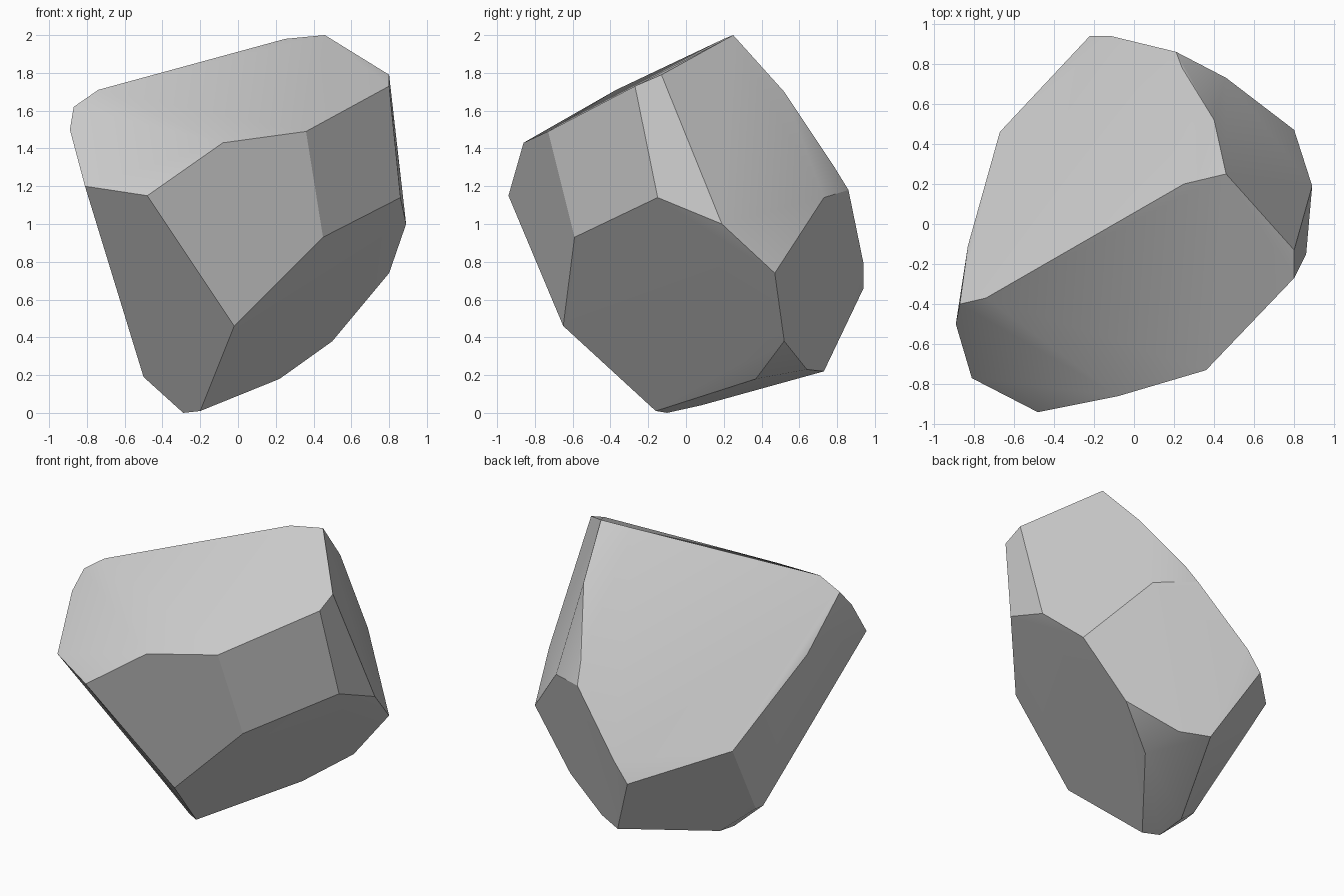
import bpy
import bmesh
import math

default_cube = bpy.data.objects.get("Cube")
if default_cube:
    bpy.data.objects.remove(default_cube, do_unlink=True)


def make_material(name, colour):
    material = bpy.data.materials.new(name)
    material.use_nodes = True
    material.diffuse_color = colour
    shader = material.node_tree.nodes["Principled BSDF"]
    shader.inputs["Base Color"].default_value = colour
    shader.inputs["Roughness"].default_value = .9
    return material


# Corners of the chiselled boulder, grouped by the ridge they lie on
crown_ridge = [(.46, .25, 2), (.25, .2, 1.98), (-.74, -.37, 1.71),
               (-.87, -.4, 1.62), (-.89, -.5, 1.5)]
front_brow = [(-.81, -.77, 1.2), (-.48, -.94, 1.15), (-.08, -.86, 1.43),
              (.36, -.73, 1.49), (.8, -.27, 1.73), (.8, -.13, 1.79)]
side_undercut = [(.86, -.15, 1.14), (.89, .19, 1), (.8, .47, .74),
                 (.5, .52, .38), (.45, -.59, .93), (-.02, -.65, .46)]
back_shoulder = [(.4, .52, 1.7), (.24, .78, 1.31), (.21, .86, 1.18),
                 (.46, .73, 1.14), (-.12, .94, .79), (-.22, .94, .66),
                 (-.67, .46, .82), (-.83, -.11, 1.3)]
foot = [(-.2, -.16, .01), (-.29, -.1, 0), (-.31, .08, .04),
        (-.5, -.11, .19), (-.5, -.03, .2), (-.57, .16, .46),
        (.22, .37, .18), (.18, .64, .23), (0, .73, .22)]


def build_boulder(name, ridges, material):
    """Wrap the ridges in a tight convex skin and merge it into flat facets."""
    bm = bmesh.new()
    for ridge in ridges:
        for corner in ridge:
            bm.verts.new(corner)
    hull = bmesh.ops.convex_hull(bm, input=bm.verts[:])
    loose = {v for v in hull["geom_interior"] + hull["geom_unused"]
             if isinstance(v, bmesh.types.BMVert) and v.is_valid}
    bmesh.ops.delete(bm, geom=list(loose), context="VERTS")

    # Nearly level neighbours become one broad facet
    bmesh.ops.dissolve_limit(bm, angle_limit=math.radians(4),
                             verts=bm.verts[:], edges=bm.edges[:])
    bmesh.ops.recalc_face_normals(bm, faces=bm.faces[:])

    mesh = bpy.data.meshes.new(name)
    bm.to_mesh(mesh)
    bm.free()
    mesh.materials.append(material)
    boulder = bpy.data.objects.new(name, mesh)
    bpy.context.collection.objects.link(boulder)
    return boulder


stone_grey = make_material("stone_grey", (.6, .6, .6, 1))
boulder = build_boulder("boulder", [crown_ridge, front_brow, side_undercut,
                                    back_shoulder, foot], stone_grey)

# Soft blends on shallow creases, crisp chiselled edges elsewhere
bpy.ops.object.select_all(action="DESELECT")
boulder.select_set(True)
bpy.context.view_layer.objects.active = boulder
bpy.ops.object.shade_smooth_by_angle(angle=math.radians(30))
